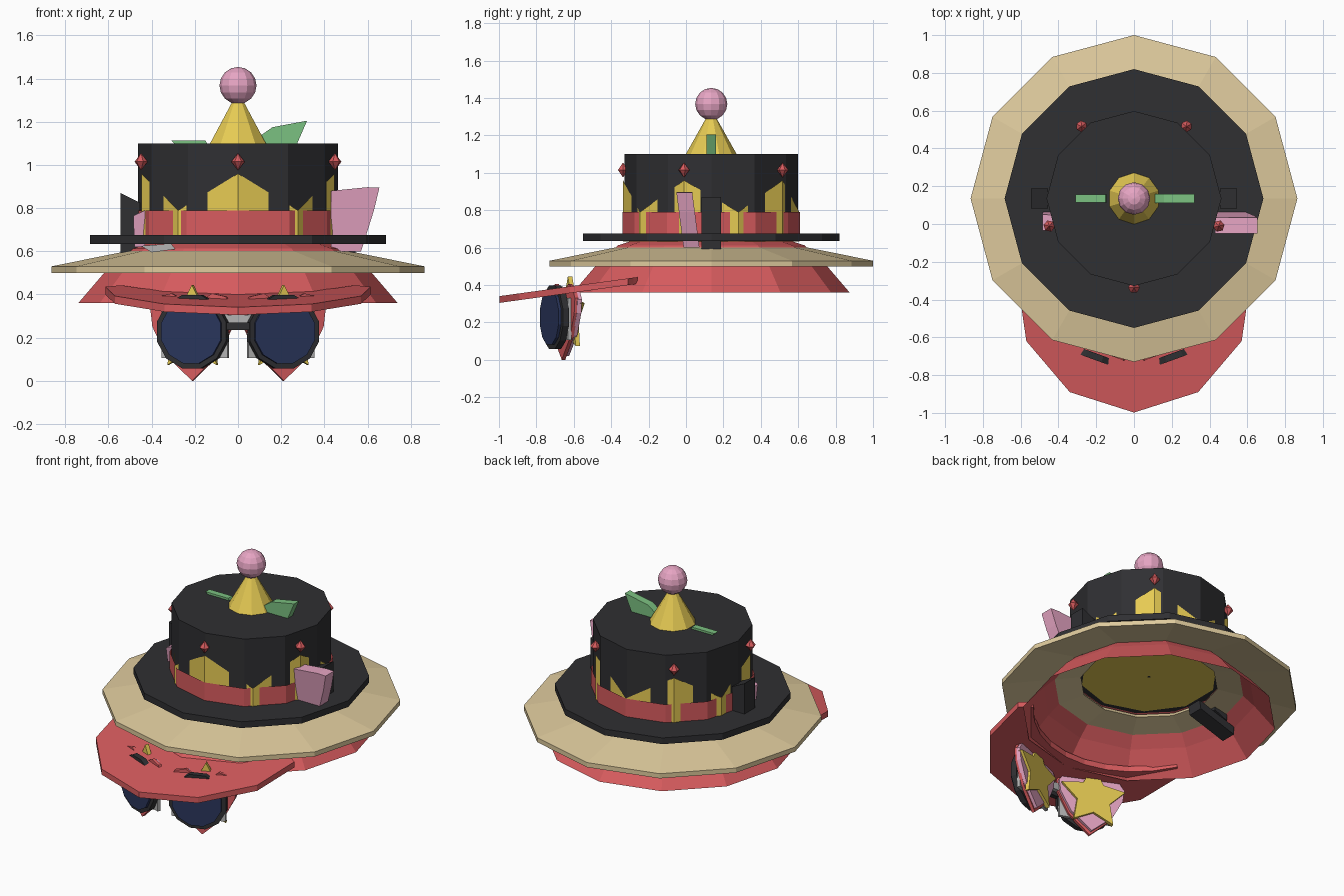
import bpy, bmesh, math
from math import sin, cos, pi, radians
from mathutils import Vector

if "Cube" in bpy.data.objects:
    bpy.data.objects.remove(bpy.data.objects["Cube"])

CY = 0.135  # common axis of the stacked hats


def mat(name, *rgb):
    m = bpy.data.materials.new(name)
    m.diffuse_color = tuple(c ** 2.2 for c in rgb) + (1,)
    m.use_nodes = True
    m.node_tree.nodes["Principled BSDF"].inputs["Base Color"].default_value = m.diffuse_color
    return m


RED = mat("red", .84, .36, .37)
STRAW = mat("straw", .87, .79, .61)
BLACK = mat("black", .20, .20, .21)
YELLOW = mat("yellow", .90, .79, .33)
PINK = mat("pink", .90, .64, .76)
GREEN = mat("green", .48, .75, .50)
NAVY = mat("navy", .18, .22, .36)
GREY = mat("grey", .70, .70, .70)


def finish(name, bm, m):
    bmesh.ops.recalc_face_normals(bm, faces=bm.faces)
    me = bpy.data.meshes.new(name)
    bm.to_mesh(me)
    bm.free()
    me.materials.append(m)
    ob = bpy.data.objects.new(name, me)
    bpy.context.collection.objects.link(ob)
    return ob


def lathe(name, prof, m, n=12, ring=False, caps=True):
    """Revolve (radius, z) points about the hat axis; ring closes the profile."""
    bm = bmesh.new()
    rows = [[bm.verts.new((r * sin(2 * pi * i / n), CY - r * cos(2 * pi * i / n), z))
             for i in range(n)] for r, z in prof]
    k = len(rows)
    for a in range(k if ring else k - 1):
        A, B = rows[a], rows[(a + 1) % k]
        for i in range(n):
            j = (i + 1) % n
            bm.faces.new((A[i], A[j], B[j], B[i]))
    if caps and not ring:
        bm.faces.new(rows[0])
        bm.faces.new(rows[-1])
    return finish(name, bm, m)


def plates(name, pts, depth, fns, m):
    """Extrude a 2D outline by depth, place each copy with a mapping (u,v,w)->xyz."""
    bm = bmesh.new()
    for fn in fns:
        lo, hi = [[bm.verts.new(fn(u, v, w)) for u, v in pts]
                  for w in (-depth / 2, depth / 2)]
        bm.faces.new(lo)
        bm.faces.new(hi)
        for i in range(len(pts)):
            j = (i + 1) % len(pts)
            bm.faces.new((lo[i], lo[j], hi[j], hi[i]))
    return finish(name, bm, m)


def upright(y):
    return lambda u, v, w: (u, y + w, v)


def eyes(y, yaw=20):
    """Left and right mappings for eyewear, swept back at the outside."""
    c, s = cos(radians(yaw)), sin(radians(yaw))

    def side(k):
        return lambda u, v, w: (k * (.21 + u * c - w * s), y + u * s + w * c, v)
    return side(1), side(-1)


# Cap dome and visor
lathe("cap_dome", [(.74, .36), (.62, .50), (.50, .612), (.42, .638)], RED, caps=False)
outer = [(.57, -.28), (.615, -.31), (.57, -.62), (.34, -.89), (0, -.998),
         (-.34, -.89), (-.57, -.62), (-.615, -.31), (-.57, -.28)]
inner = [(.67 * cos(a), CY + .67 * sin(a))
         for a in [radians(-144 + 12 * i) for i in range(10)]]
plates("cap_visor", outer + inner, .036,
       [lambda u, v, w: (u, v, .3225 + .138 * (v + 1) + w)], RED)

# Straw brim
lathe("straw_brim", [(.865, .50), (.865, .53), (.42, .62), (.40, .592)], STRAW, ring=True)

# Top hat with band
lathe("top_hat", [(.685, .635), (.685, .675), (.463, .675), (.463, 1.10)], BLACK)
lathe("hat_band", [(.475, .64), (.475, .79)], RED, caps=False)

# Five pointed crown with gems
crown = lathe("crown", [(.471, .634), (.471, .80)], YELLOW, n=10, caps=False)
for i in range(10):
    crown.data.vertices[10 + i].co.z = .96 if i % 2 == 0 else .79
lathe("crown_base", [(.40, .634), (.01, .634)], YELLOW, n=10, caps=False)
gems = bmesh.new()
for i in range(5):
    a = 2 * pi * i / 5
    o = Vector((.472 * sin(a), CY - .472 * cos(a), 1.015))
    ring = [gems.verts.new(o + Vector((.031 * cos(t), .031 * sin(t), 0)))
            for t in [a + pi / 3 * j for j in range(6)]]
    for dz in (-.04, .04):
        tip = gems.verts.new(o + Vector((0, 0, dz)))
        for j in range(6):
            gems.faces.new((ring[j], ring[(j + 1) % 6], tip))
finish("crown_gems", gems, RED)

# Party hat and pompom
lathe("party_cone", [(.137, 1.098), (.004, 1.335)], YELLOW, n=10)
bm = bmesh.new()
bmesh.ops.create_uvsphere(bm, u_segments=12, v_segments=8, radius=.086)
bmesh.ops.translate(bm, verts=bm.verts, vec=(0, CY, 1.368))
finish("pompom", bm, PINK)

# Leaves poking out of the top
plates("leaf_right", [(.11, 1.09), (.11, 1.14), (.16, 1.175), (.32, 1.205), (.27, 1.09)],
       .05, [upright(CY)], GREEN)
plates("leaf_left", [(-.14, 1.09), (-.15, 1.113), (-.31, 1.113), (-.285, 1.09)],
       .04, [upright(CY)], GREEN)

# Black side straps, their inner arm and a grey clip
strap = [(.455, .56), (.455, .825), (.545, .87), (.545, .52)]
plates("side_straps", strap, .105,
       [upright(CY), lambda u, v, w: (-u, CY + w, v)], BLACK)
plates("inner_arm", [(-.34, .585), (-.35, .53), (-.60, .45), (-.60, .50)], .10,
       [upright(CY)], BLACK)
plates("grey_clip", [(-.45, .625), (-.31, .635), (-.29, .61), (-.40, .595)], .08,
       [upright(-.24)], GREY)


# Pink side ears, leaning forward
def lean(u, v, w):
    return (u, .01 + w - .13 * (v - .75), v)


plates("ear_right", [(.43, .88), (.60, .897), (.655, .895), (.63, .79), (.57, .60), (.43, .60)],
       .085, [lean], PINK)
plates("ear_left", [(-.43, .79), (-.485, .765), (-.48, .62), (-.43, .62)], .085, [lean], PINK)

# Heart glasses: red lens plate with pink frame behind
heart = [(0, .0), (.13, .12), (.195, .25), (.205, .33), (.165, .39), (.10, .405), (0, .345)]
heart += [(-u, v) for u, v in heart[:0:-1] if u > 0]
plates("heart_lenses", heart, .02, eyes(-.655), RED)
plates("heart_frames", [(u * .98, .25 + (v - .25) * .92) for u, v in heart], .025,
       eyes(-.637), PINK)

# Star glasses
star = [((.205, .105)[i % 2] * sin(pi * i / 5), .24 + (.205, .105)[i % 2] * cos(pi * i / 5))
        for i in range(10)]
plates("star_glasses", star, .025, eyes(-.62), YELLOW)

# Square glasses with bridge
plates("square_glasses", [(-.175, .105), (.15, .105), (.15, .33), (-.175, .33)], .02,
       eyes(-.672), GREY)
plates("square_bridge", [(-.05, .26), (.05, .26), (.05, .305), (-.05, .305)], .03,
       [upright(-.725)], GREY)


# Round sunglasses: rims, lenses and bridge
def disc(r):
    return [(r * cos(pi * i / 6 + pi / 12), .228 + r * sin(pi * i / 6 + pi / 12))
            for i in range(12)]


plates("sunglass_rims", disc(.176), .035, eyes(-.70), BLACK)
plates("sunglass_lenses", disc(.152), .05, eyes(-.708), NAVY)
plates("sunglass_bridge", [(-.06, .235), (.06, .235), (.06, .27), (-.06, .27)], .03,
       [upright(-.752)], BLACK)
